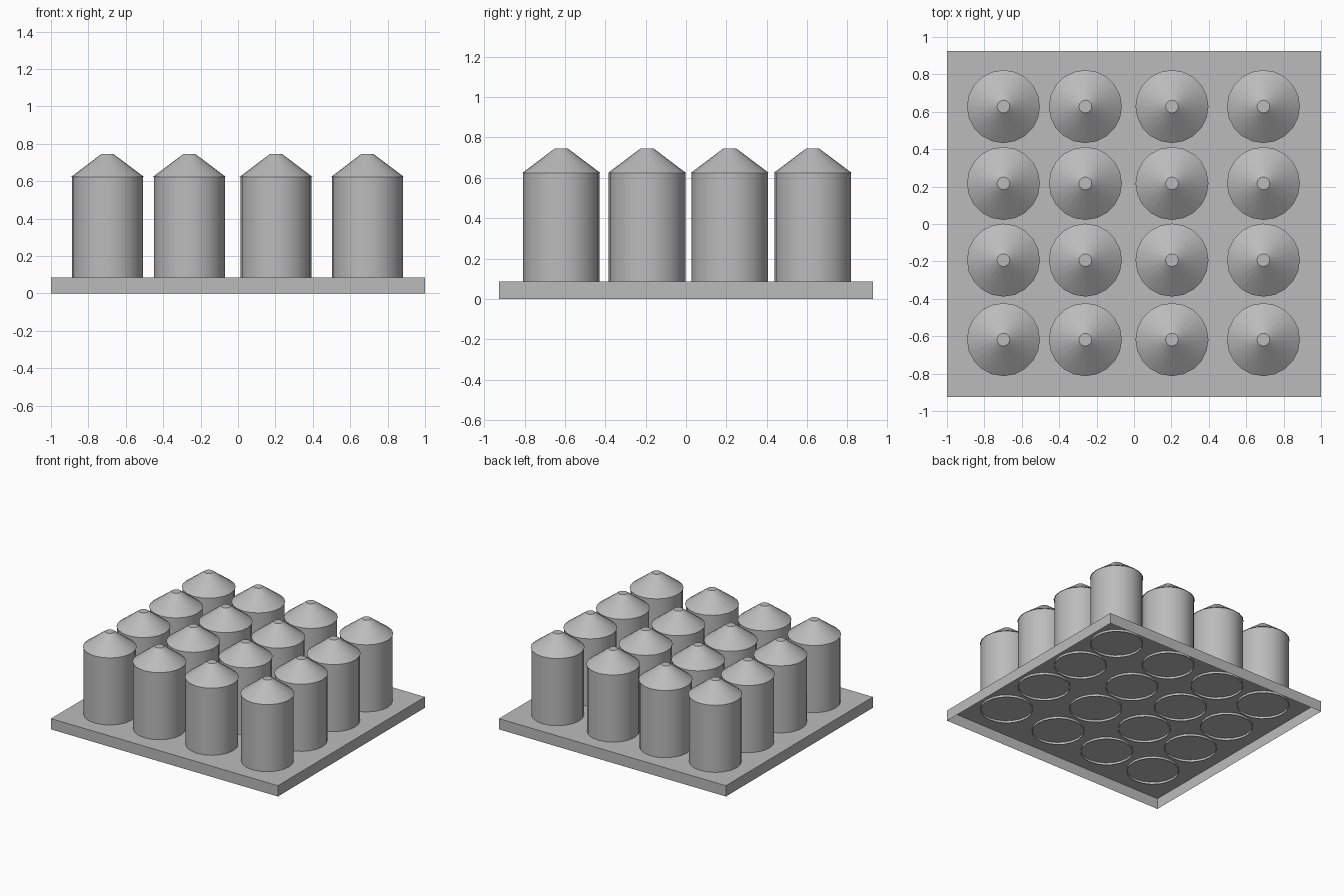
import bpy, bmesh, math
from mathutils import Matrix

cube = bpy.data.objects.get("Cube")
if cube:
    bpy.data.objects.remove(cube, do_unlink=True)

SIDES = 20
COLUMNS = (-0.698, -0.26, 0.203, 0.692)
ROWS = (-0.618, -0.193, 0.217, 0.628)
BASE_TOP, EAVE, PEAK = 0.086, 0.623, 0.744

grey = bpy.data.materials.new("plain grey")
grey.use_nodes = True
colour = (0.5, 0.5, 0.5, 1)
grey.diffuse_color = colour
grey.node_tree.nodes["Principled BSDF"].inputs["Base Color"].default_value = colour


def finish(bm, name, smooth=False):
    mesh = bpy.data.meshes.new(name)
    bm.to_mesh(mesh)
    bm.free()
    mesh.materials.append(grey)
    obj = bpy.data.objects.new(name, mesh)
    bpy.context.collection.objects.link(obj)
    if smooth:
        bpy.ops.object.select_all(action='DESELECT')
        obj.select_set(True)
        bpy.context.view_layer.objects.active = obj
        bpy.ops.object.shade_smooth_by_angle(angle=math.radians(30))
    return obj


def frustum(name, x, y, z0, z1, r0, r1, caps):
    bm = bmesh.new()
    bmesh.ops.create_cone(bm, cap_ends=caps, segments=SIDES, radius1=r0, radius2=r1,
                          depth=z1 - z0, matrix=Matrix.Translation((x, y, (z0 + z1) / 2)))
    return finish(bm, name, True)


# Tray-like base, open underneath
bm = bmesh.new()
bmesh.ops.create_cube(bm, size=1, matrix=Matrix.Translation((0, 0, BASE_TOP / 2))
                      @ Matrix.Diagonal((2, 1.852, BASE_TOP, 1)))
under = [f for f in bm.faces if f.normal.z < -0.5]
bmesh.ops.delete(bm, geom=under, context='FACES_ONLY')
finish(bm, "base")

# Grid of tanks, each an open tube passing just through the base, with a conical roof
for i, x in enumerate(COLUMNS):
    for j, y in enumerate(ROWS):
        tag = f"{i + 1}_{j + 1}"
        frustum("tank_body_" + tag, x, y, BASE_TOP - 0.018, EAVE, 0.19, 0.19, False)
        frustum("tank_roof_" + tag, x, y, EAVE, PEAK, 0.195, 0.034, True)
